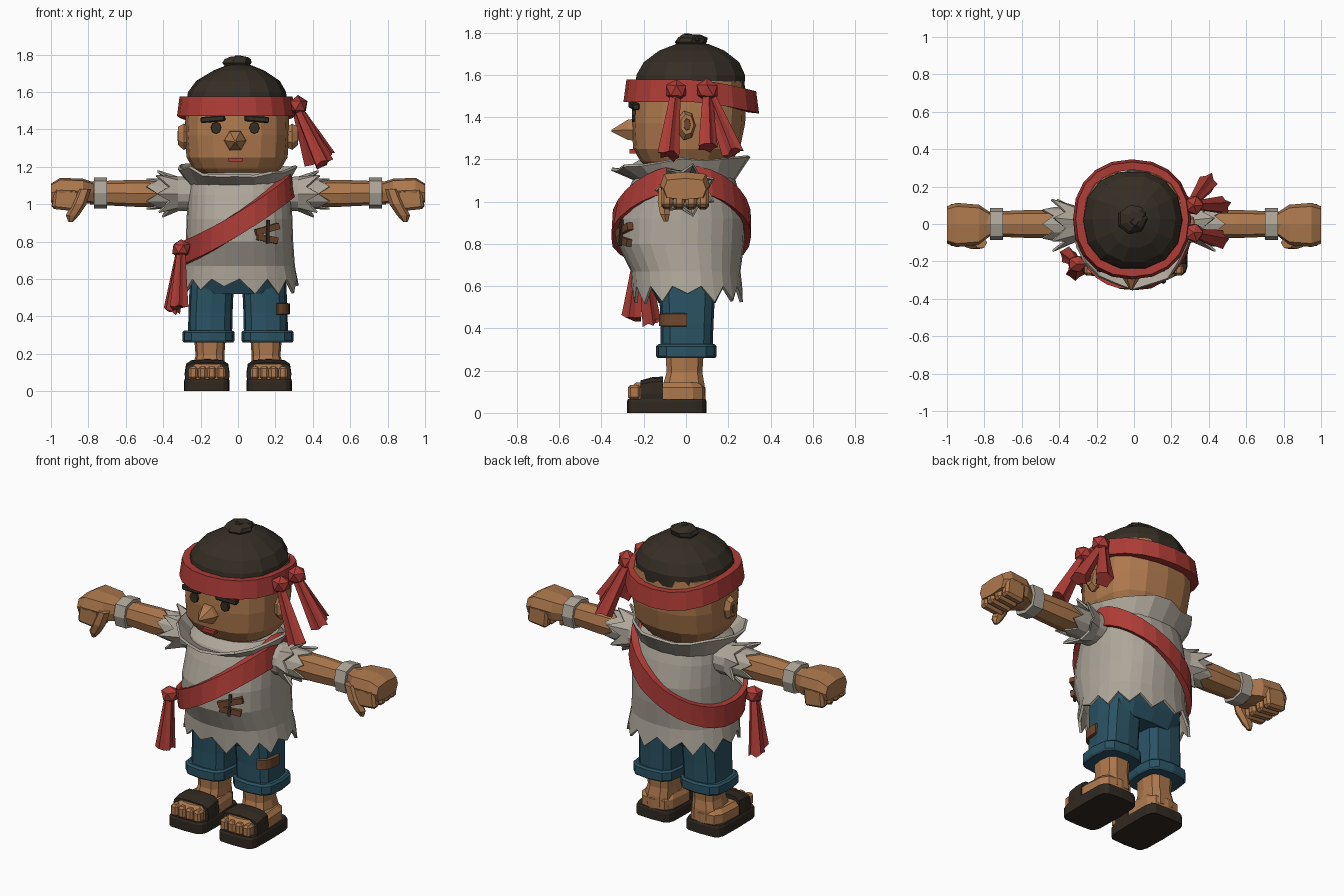
import bpy, bmesh, math, random
from mathutils import Vector, Matrix, Euler

if "Cube" in bpy.data.objects:
    bpy.data.objects.remove(bpy.data.objects["Cube"])

random.seed(4)
TAU = math.tau


def material(name, rgb):
    m = bpy.data.materials.new(name)
    m.diffuse_color = (*rgb, 1)
    m.use_nodes = True
    m.node_tree.nodes["Principled BSDF"].inputs["Base Color"].default_value = m.diffuse_color
    return m


SKIN = material("tan skin", (0.42, 0.19, 0.075))
HAIR = material("dark hair", (0.035, 0.027, 0.018))
CLOTH = material("worn linen", (0.42, 0.38, 0.32))
RED = material("red cloth", (0.42, 0.045, 0.037))
BLUE = material("blue denim", (0.023, 0.085, 0.125))
BROWN = material("brown patch", (0.16, 0.065, 0.028))
SOLE = material("dark leather", (0.03, 0.022, 0.015))


def finish(name, bm, mat, mirror=False, thick=0):
    bmesh.ops.recalc_face_normals(bm, faces=bm.faces)
    me = bpy.data.meshes.new(name)
    bm.to_mesh(me)
    bm.free()
    me.materials.append(mat)
    ob = bpy.data.objects.new(name, me)
    bpy.context.collection.objects.link(ob)
    if thick:
        s = ob.modifiers.new("thickness", 'SOLIDIFY')
        s.thickness, s.offset = thick, -1
    if mirror:
        ob.modifiers.new("mirror", 'MIRROR')
    return ob


def loft(name, rings, mat, caps=(True, True), closed=False, **kw):
    """Skin a list of equal-length point rings."""
    bm = bmesh.new()
    vs = [[bm.verts.new(p) for p in r] for r in rings]
    n = len(vs[0])
    pairs = list(zip(vs, vs[1:])) + ([(vs[-1], vs[0])] if closed else [])
    for a, b in pairs:
        for i in range(n):
            j = (i + 1) % n
            bm.faces.new((a[i], a[j], b[j], b[i]))
    if not closed:
        if caps[0]:
            bm.faces.new(vs[0])
        if caps[1]:
            bm.faces.new(vs[-1])
    return finish(name, bm, mat, **kw)


def se(a, p):
    """Superellipse unit point at angle a."""
    c, s = math.cos(a), math.sin(a)
    return (math.copysign(abs(c) ** (2 / p), c), math.copysign(abs(s) ** (2 / p), s))


def sec(axis, t, cu, cv, ru, rv, n=12, p=2.0):
    """Cross-section ring at t along an axis."""
    out = []
    for i in range(n):
        c, s = se(TAU * i / n, p)
        u, v = cu + ru * c, cv + rv * s
        out.append({'x': (t, u, v), 'y': (u, t, v), 'z': (u, v, t)}[axis])
    return out


def body(name, rows, mat, n=16, p=2.5, **kw):
    """Vertical loft; rows are z, centre x, half width, front y, back y."""
    return loft(name, [sec('z', z, cx, (f + b) / 2, rx, (b - f) / 2, n, p)
                       for z, cx, rx, f, b in rows], mat, **kw)


def box(name, loc, size, mat, rot=(0, 0, 0), bevel=0.0, **kw):
    bm = bmesh.new()
    bmesh.ops.create_cube(bm, size=1)
    bmesh.ops.scale(bm, vec=size, verts=bm.verts)
    if bevel:
        bmesh.ops.bevel(bm, geom=bm.edges[:], offset=bevel, segments=1, affect='EDGES')
    r = Euler([math.radians(d) for d in rot]).to_matrix().to_4x4()
    bmesh.ops.transform(bm, matrix=Matrix.Translation(loc) @ r, verts=bm.verts)
    return finish(name, bm, mat, **kw)


def knot(name, loc, r):
    bm = bmesh.new()
    bmesh.ops.create_icosphere(bm, subdivisions=1, radius=r)
    for v in bm.verts:
        v.co = v.co * random.uniform(0.92, 1.1) + Vector(loc)
    finish(name, bm, RED)


def tail(name, p0, p1, r0, r1):
    """Pleated hanging cloth end."""
    p0, p1 = Vector(p0), Vector(p1)
    q = (p1 - p0).to_track_quat('Z', 'Y')
    rings = []
    for t in (0, 0.5, 1):
        r = r0 + (r1 - r0) * t
        rings.append([p0.lerp(p1, t) + q @ Vector((
            r * (1, 0.72)[i % 2] * math.cos(TAU * i / 10),
            r * (1, 0.72)[i % 2] * math.sin(TAU * i / 10),
            (random.uniform(-0.02, 0.01) if t == 1 else 0))) for i in range(10)])
    loft(name, rings, RED)


# Head, ears, nose
body("head", [(1.14, -.005, .17, -.16, .18), (1.19, -.005, .235, -.215, .215),
              (1.25, -.005, .27, -.25, .255), (1.37, -.005, .28, -.258, .28),
              (1.5, -.005, .275, -.25, .285), (1.57, -.005, .265, -.245, .275)], SKIN)
loft("ear", [sec('x', .25, 0, 1.36, .03, .05, 7), sec('x', .29, 0, 1.36, .045, .072, 7),
             sec('x', .32, .005, 1.365, .032, .05, 7)], SKIN, mirror=True)
loft("ear_hollow", [sec('x', .318, .005, 1.365, .018, .03, 7),
                    sec('x', .323, .005, 1.365, .016, .027, 7)], BROWN, mirror=True)
loft("nose", [sec('y', -.235, -.015, 1.34, .062, .062, 6), sec('y', -.275, -.015, 1.34, .055, .055, 6),
              sec('y', -.352, -.015, 1.335, .006, .006, 6)], SKIN)
# Face details
for s in (-1, 1):
    x = -.015 + s * .102
    loft("eye", [sec('y', -.225, x, 1.408, .03, .034, 8), sec('y', -.256, x, 1.408, .027, .031, 8)], HAIR)
    box("eyebrow", (-.017 + s * .117, -.246, 1.455), (.13, .035, .032), HAIR, (0, s * 5, s * 9), .006)
box("mouth", (-.012, -.252, 1.238), (.08, .03, .02), RED)

# Hair cap and topknot
body("hair_cap", [(1.53, -.008, .272, -.25, .283), (1.6, -.005, .262, -.24, .285),
                  (1.66, 0, .223, -.205, .257), (1.715, .005, .135, -.13, .185),
                  (1.745, .005, .06, -.05, .11)], HAIR, n=14, p=2.2)
body("topknot", [(1.73, -.01, .06, -.04, .09), (1.755, -.01, .082, -.055, .1),
                 (1.775, -.005, .075, -.04, .105), (1.79, .0, .04, -.02, .07)], HAIR, n=7, p=2)
box("topknot_fold", (.02, .03, 1.775), (.1, .05, .03), HAIR, (0, 8, 50), .01)


# Headband, dipping at the back
def headband_slice(a):
    c, s = se(a, 2.2)
    z = 1.527 - .055 * max(0, s) ** 1.5
    return [(-.01 + (.31 + o) * c, .025 + (.315 + o) * s, z + h)
            for o, h in ((-.045, -.05), (.006, -.055), (-.008, .05), (-.05, .048))]


loft("headband", [headband_slice(TAU * i / 20) for i in range(20)], RED, closed=True)
knot("headband_knot_front", (.32, -.045, 1.525), .055)
knot("headband_knot_back", (.32, .1, 1.525), .055)
tail("headband_tail_front", (.32, -.05, 1.51), (.46, -.085, 1.215), .025, .055)
tail("headband_tail_middle", (.32, .1, 1.51), (.475, .1, 1.255), .025, .05)
tail("headband_tail_back", (.31, .11, 1.51), (.4, .225, 1.22), .025, .055)

# Shirt profile: z, half width, front y, back y
SHIRT = [(.5, .315, -.24, .27), (.6, .305, -.25, .258), (.68, .295, -.262, .258), (.8, .287, -.325, .275),
         (.92, .283, -.322, .28), (1.05, .277, -.275, .25), (1.13, .265, -.24, .225), (1.17, .22, -.19, .19)]


def shirt_pt(a, z, off=0):
    z = min(max(z, .5), 1.17)
    for lo, hi in zip(SHIRT, SHIRT[1:]):
        if z <= hi[0]:
            t = (z - lo[0]) / (hi[0] - lo[0])
            rx, f, b = (lo[k] + (hi[k] - lo[k]) * t for k in (1, 2, 3))
            break
    c, s = se(a, 2.25)
    return (.008 + (rx + off) * c, (f + b) / 2 + ((b - f) / 2 + off) * s, z)


N = 28
rings = [[shirt_pt(TAU * i / N, .6 if i % 2 else random.uniform(.515, .565), .008) for i in range(N)]]
for z in (.67, .8, .92, 1.05, 1.13, 1.17):
    rings.append([shirt_pt(TAU * i / N, z) for i in range(N)])
loft("shirt", rings, CLOTH, caps=(False, True), thick=.015)

# Torn standing collar
rings = [sec('z', 1.11, 0, -.005, .25, .225, 20, 2.2), []]
for i in range(20):
    a = TAU * i / 20
    c, s = se(a, 2.0)
    k = random.uniform(.95, 1.03)
    rings[1].append((-.008 + .31 * k * c, -.02 + (.325 if s < 0 else .31) * k * s,
                     1.205 - .04 * max(0, -s) ** 2 + random.uniform(-.015, .015)))
loft("collar", rings, CLOTH, caps=(False, False), thick=.015)


# Diagonal sash with hip knot
def sash_slice(a):
    x = shirt_pt(a, .92)[0]
    z = .895 + .66 * x + .3 * x * x
    out = []
    for o, h in ((-.02, -.06), (.03, -.066), (.03, .06), (-.02, .066)):
        px, py, _ = shirt_pt(a, z + h * .6, o)
        out.append((px, py, z + h))
    return out


loft("sash", [sash_slice(TAU * i / 28) for i in range(28)], RED, closed=True)
knot("sash_knot", (-.305, -.215, .76), .052)
tail("sash_tail_front", (-.305, -.225, .74), (-.315, -.255, .44), .025, .052)
tail("sash_tail_side", (-.31, -.205, .74), (-.355, -.165, .425), .025, .048)

# Mended tear on the shirt
box("shirt_plank_upper", (.155, -.293, .866), (.14, .03, .034), BROWN, (0, -15, 25))
box("shirt_plank_lower", (.155, -.292, .815), (.12, .03, .034), BROWN, (0, 10, 25))
box("shirt_stitch", (.16, -.308, .853), (.016, .012, .125), HAIR, (-3, 3, 25))

# Torn sleeves, arms, wrist bands
rings = [sec('x', .2, 0, 1.055, .10, .09, 14), sec('x', .32, 0, 1.055, .1, .095, 14), []]
for i in range(14):
    a = TAU * i / 14
    r = .15 if i % 2 else .105
    rings[2].append((random.uniform(.4, .445) if i % 2 else .365, r * math.cos(a), 1.055 + .87 * r * math.sin(a)))
loft("sleeve", rings, CLOTH, caps=(True, False), thick=.012, mirror=True)
rings = [sec('x', .3, 0, 1.055, .088, .08, 12),
         [(.49 if i % 2 else .43, .09 * math.cos(TAU * i / 12), 1.055 + .083 * math.sin(TAU * i / 12))
          for i in range(12)]]
loft("sleeve_lining", rings, CLOTH, caps=(True, False), thick=.01, mirror=True)
loft("arm", [sec('x', .28, 0, 1.055, .072, .07, 8, 2.6), sec('x', .55, 0, 1.058, .075, .072, 8, 2.6),
             sec('x', .79, 0, 1.06, .066, .062, 8, 2.6)], SKIN, mirror=True)
loft("wrist_band", [sec('x', x, 0, 1.06, .085, .082, 8, 3) for x in (.7, .77)], CLOTH, mirror=True)

# Fists
loft("palm", [sec('x', .765, 0, 1.06, .06, .055, 8, 3.5), sec('x', .83, -.005, 1.07, .108, .066, 8, 4),
              sec('x', .95, -.005, 1.075, .118, .066, 8, 4), sec('x', 1.0, -.005, 1.06, .1, .05, 8, 4)],
     SKIN, mirror=True)
for i in range(4):
    box("finger", (.92, -.09 + i * .057, 1.025), (.145 - .008 * abs(i - 1), .054, .115), SKIN,
        (0, -6, 0), .014, mirror=True)
loft("thumb", [sec('z', 1.08, .82, -.1, .035, .032, 6), sec('z', 1.0, .85, -.108, .04, .03, 6),
               sec('z', .94, .885, -.1, .035, .026, 6), sec('z', .905, .895, -.095, .012, .012, 6)],
     SKIN, mirror=True)

# Trousers
body("trouser_hips", [(.52, 0, .235, -.13, .14), (.6, 0, .255, -.17, .18), (.75, 0, .25, -.17, .18)],
     BLUE, p=3)
body("trouser_leg", [(.27, .15, .118, -.12, .125), (.42, .147, .118, -.12, .13),
                     (.62, .138, .118, -.13, .14)], BLUE, n=12, p=3.2, mirror=True)
body("trouser_cuff", [(.26, .158, .132, -.135, .138), (.27, .158, .139, -.142, .145),
                      (.315, .158, .139, -.142, .145), (.325, .158, .128, -.13, .135)],
     BLUE, n=12, p=3.2, mirror=True)


# Patch wrapped round one trouser leg
def patch_slice(deg):
    c, s = se(math.radians(deg), 3.2)
    return [(.147 + (.118 + o) * c, .005 + (.125 + o) * s, .44 + h)
            for o, h in ((-.005, -.032), (.012, -.028), (.012, .028), (-.005, .032))]


loft("trouser_patch", [patch_slice(d) for d in (-70, -55, -42, -25, -8, 0)], BROWN)

# Legs, feet and sandals
body("calf", [(.08, .155, .09, -.12, .092), (.14, .155, .085, -.11, .09), (.19, .15, .077, -.095, .08),
              (.3, .15, .085, -.1, .088)], SKIN, n=10, p=3, mirror=True)
body("foot", [(.06, .165, .112, -.262, .092), (.12, .165, .112, -.262, .092), (.145, .16, .094, -.235, .07)],
     SKIN, n=12, p=3.5, mirror=True)
for i in range(4):
    box("toe", (.09 + i * .05, -.245, .098), (.047, .06, .07), SKIN, (0, 0, 0), .012, mirror=True)
loft("sandal_strap", [sec('y', -.215, .165, .09, .119, .064, 12, 4), sec('y', -.16, .165, .092, .121, .077, 12, 4),
                      sec('y', -.11, .165, .092, .118, .08, 12, 4)], SOLE, mirror=True)
body("sandal_sole", [(0, .167, .122, -.28, .097), (.055, .167, .122, -.28, .097), (.066, .167, .117, -.274, .092)],
     SOLE, n=16, p=6, mirror=True)
